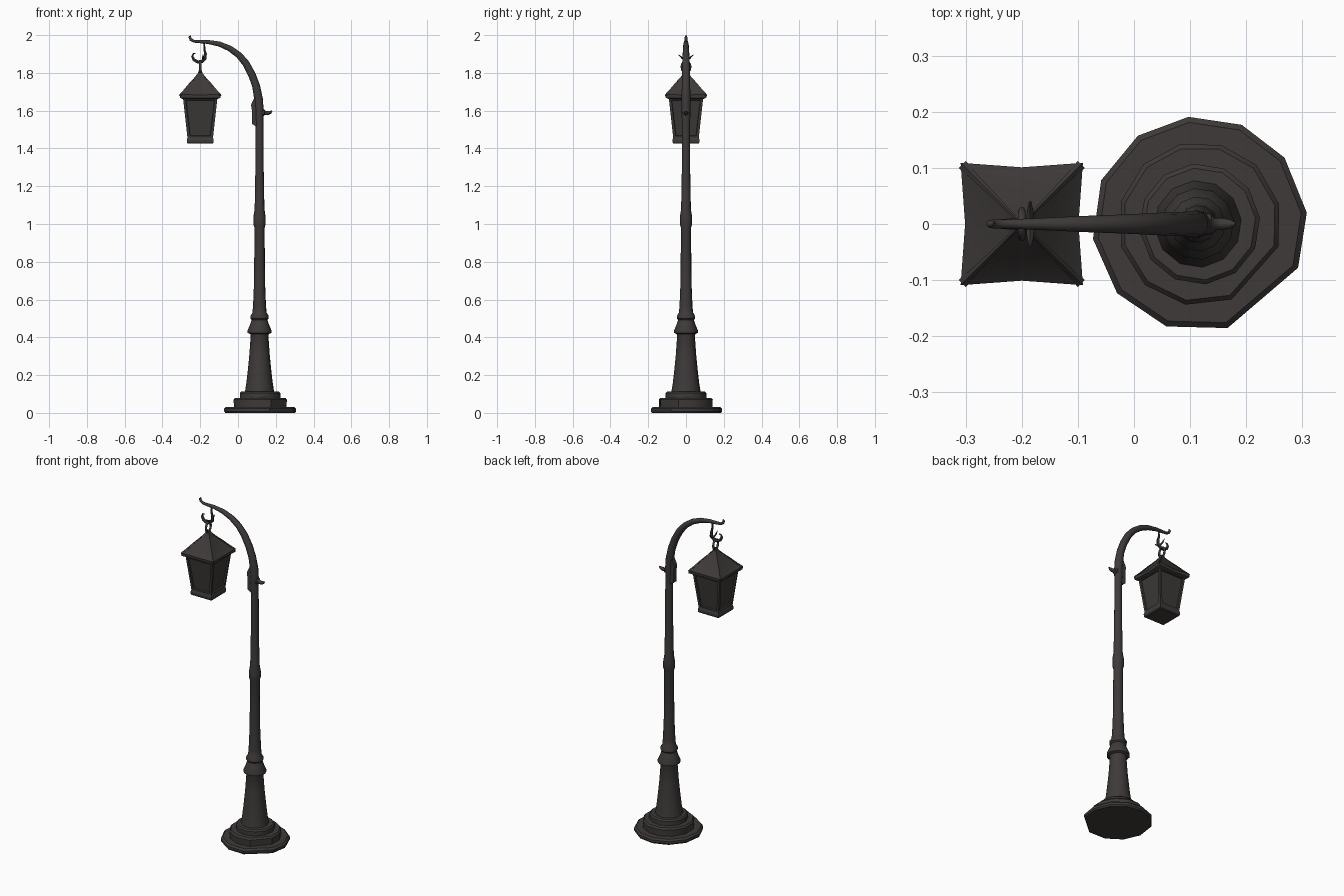
import bpy, bmesh, math
from mathutils import Vector

if "Cube" in bpy.data.objects:
    bpy.data.objects.remove(bpy.data.objects["Cube"])

POST = 0.117    # x of the post axis
LAMP = -0.2     # x of the lantern axis


def material(name, rgb):
    m = bpy.data.materials.new(name)
    m.diffuse_color = (*rgb, 1)
    m.use_nodes = True
    m.node_tree.nodes["Principled BSDF"].inputs["Base Color"].default_value = m.diffuse_color
    return m


IRON = material("dark iron", (0.047, 0.042, 0.040))
GLASS = material("smoky glass", (0.044, 0.041, 0.037))


def finish(name, bm, angle=35):
    bmesh.ops.recalc_face_normals(bm, faces=bm.faces[:])
    me = bpy.data.meshes.new(name)
    bm.to_mesh(me)
    bm.free()
    ob = bpy.data.objects.new(name, me)
    bpy.context.collection.objects.link(ob)
    me.materials.append(IRON)
    me.materials.append(GLASS)
    bpy.ops.object.select_all(action='DESELECT')
    ob.select_set(True)
    bpy.context.view_layer.objects.active = ob
    bpy.ops.object.shade_smooth_by_angle(angle=math.radians(angle))
    return ob


def skin(bm, rings, caps=True):
    """Join rings of points into a closed tube; returns the side faces."""
    vs = [[bm.verts.new(p) for p in r] for r in rings]
    n = len(vs[0])
    sides = [bm.faces.new((a[i], a[(i + 1) % n], b[(i + 1) % n], b[i]))
             for a, b in zip(vs, vs[1:]) for i in range(n)]
    if caps:
        bm.faces.new(vs[0][::-1])
        bm.faces.new(vs[-1])
    return sides


def turned(name, profile, angles, x=POST):
    bm = bmesh.new()
    skin(bm, [[(x + r * math.cos(math.radians(a)), r * math.sin(math.radians(a)), z)
               for a in angles] for r, z in profile])
    return finish(name, bm)


def tube(name, path, sides=8, depth=1.0):
    """Sweep along (x, z, radius) points in the y = 0 plane."""
    bm = bmesh.new()
    pts = [Vector((x, 0, z)) for x, z, r in path]
    side = Vector((0, 1, 0))
    rings = []
    for i, p in enumerate(pts):
        t = (pts[min(i + 1, len(pts) - 1)] - pts[max(i - 1, 0)]).normalized()
        up = t.cross(side)
        r = path[i][2]
        rings.append([p + r * (math.cos(a) * depth * side + math.sin(a) * up)
                      for a in (2 * math.pi * k / sides for k in range(sides))])
    skin(bm, rings)
    return finish(name, bm, 50)


# Stepped base, slightly uneven polygon
uneven = [6, 38, 67, 96, 125, 156, 188, 220, 252, 285, 336]
turned("base_step_low", [(.186, 0), (.192, .008), (.192, .022), (.182, .032)], uneven)
turned("base_step_mid", [(.144, .028), (.146, .07), (.138, .08)], [a + 8 for a in uneven])
even = [6 + 30 * i for i in range(12)]
turned("base_step_top", [(.108, .075), (.108, .105), (.1, .113)], even)

# Post with flared foot and collars
turned("post", [(.078, .11), (.07, .16), (.063, .22), (.054, .31), (.047, .41),
                (.05, .418), (.064, .424), (.064, .436), (.05, .468), (.042, .492),
                (.049, .5), (.049, .513), (.038, .53), (.035, .56), (.033, .6),
                (.029, .7), (.027, .98), (.033, 1.0), (.033, 1.035), (.026, 1.08),
                (.022, 1.3), (.021, 1.6)], even, POST - .003)

# Curved arm, thinning to an upturned tip
tube("arm", [(.112, 1.52, .021), (.113, 1.6, .024), (.109, 1.66, .024), (.096, 1.73, .022),
             (.074, 1.79, .021), (.042, 1.85, .020), (.004, 1.895, .018),
             (-.045, 1.93, .016), (-.1, 1.953, .014), (-.16, 1.964, .011),
             (-.205, 1.966, .009), (-.235, 1.968, .008), (-.25, 1.977, .008),
             (-.256, 1.99, .007), (-.25, 1.999, .002)], 10)

# Bracket leaf on the inner side of the post
bm = bmesh.new()
outline = [(.073, 1.53), (.1, 1.515), (.115, 1.53), (.115, 1.68), (.09, 1.675),
           (.075, 1.645), (.069, 1.63), (.074, 1.6)]
skin(bm, [[(x, y, z) for x, z in outline] for y in (-.014, .014)])
finish("bracket", bm)

# Thorn on the outer side, with its small boss
tube("thorn", [(.11, 1.59, .019), (.137, 1.59, .019), (.142, 1.589, .011),
               (.158, 1.587, .011), (.172, 1.592, .008), (.181, 1.599, .002)])

# Hook hanging from the arm, and the loop of the lantern
tube("hook", [(-.188, 1.972, .004), (-.178, 1.95, .005), (-.178, 1.925, .006),
              (-.172, 1.9, .008), (-.174, 1.876, .009), (-.19, 1.86, .010),
              (-.214, 1.858, .010), (-.234, 1.87, .009), (-.242, 1.887, .007),
              (-.236, 1.902, .005), (-.224, 1.903, .002)], 6)
for s in (-1, 1):
    bm = bmesh.new()
    skin(bm, [[(-.185 + r * math.cos(a), s * y, z + r * math.sin(a))
               for a in (0, 1.571, 3.142, 4.712)]
              for y, z, r in ((0, 1.872, .007), (.022, 1.88, .006), (.04, 1.896, .002))])
    finish("hook_barb", bm)
bm = bmesh.new()
ring = [[(LAMP + .007 * math.cos(b),
          (.023 + .007 * math.sin(b)) * math.cos(a),
          1.832 + (.03 + .007 * math.sin(b)) * math.sin(a))
         for b in (math.tau * j / 6 for j in range(6))]
        for a in (math.tau * i / 12 for i in range(12))]
skin(bm, ring + ring[:1], False)
bmesh.ops.remove_doubles(bm, verts=bm.verts[:], dist=1e-5)
finish("lantern_loop", bm, 60)


def square(h, z, flare=0.0, lift=0.0):
    """Eight points round a square: corners pushed out and lifted."""
    pts = []
    for cx, cy in ((-1, -1), (1, -1), (1, 1), (-1, 1)):
        pts.append((LAMP + cx * (h + flare), cy * (h + flare), z + lift))
        mx, my = (cx - cy) / 2, (cx + cy) / 2
        pts.append((LAMP + mx * h, my * h, z))
    return pts


# Concave lantern roof with flared corners
bm = bmesh.new()
skin(bm, [square(.088, 1.66), square(.1, 1.668, .007), square(.101, 1.682, .008, .006),
          square(.083, 1.699, .005, .004), square(.054, 1.737, .003, .003),
          square(.03, 1.768, .002), square(.015, 1.79), square(.008, 1.812)])
finish("lantern_roof", bm, 30)

# Roof ridges along the four hips
for cx, cy in ((-1, -1), (1, -1), (1, 1), (-1, 1)):
    bm = bmesh.new()
    d, n = Vector((cx, cy, 0)), Vector((-cy, cx, 0)) * .7
    rings = []
    for h, z, w in ((.106, 1.682, .009), (.088, 1.703, .007), (.057, 1.742, .005),
                    (.032, 1.77, .004), (.012, 1.796, .003)):
        c = Vector((LAMP, 0, z)) + d * h
        up = Vector((0, 0, w))
        rings.append([c + n * w, c + up, c - n * w, c - up])
    skin(bm, rings)
    finish("roof_ridge", bm, 50)

# Tapered lantern body, panes sunk into each side
bm = bmesh.new()
corners = ((-1, -1), (1, -1), (1, 1), (-1, 1))
panes = skin(bm, [[(LAMP + cx * h, cy * h, z) for cx, cy in corners]
                  for h, z in ((.067, 1.452), (.091, 1.668))])
bmesh.ops.recalc_face_normals(bm, faces=bm.faces[:])
bmesh.ops.inset_individual(bm, faces=panes, thickness=.019, depth=0)
bmesh.ops.inset_individual(bm, faces=panes, thickness=.003, depth=-.008)
for f in panes:
    f.material_index = 1
finish("lantern_body", bm, 20)

# Lantern foot
bm = bmesh.new()
skin(bm, [[(LAMP + cx * h, cy * h, z) for cx, cy in corners]
          for h, z in ((.066, 1.425), (.07, 1.43), (.071, 1.446), (.066, 1.462))])
finish("lantern_foot", bm, 20)
